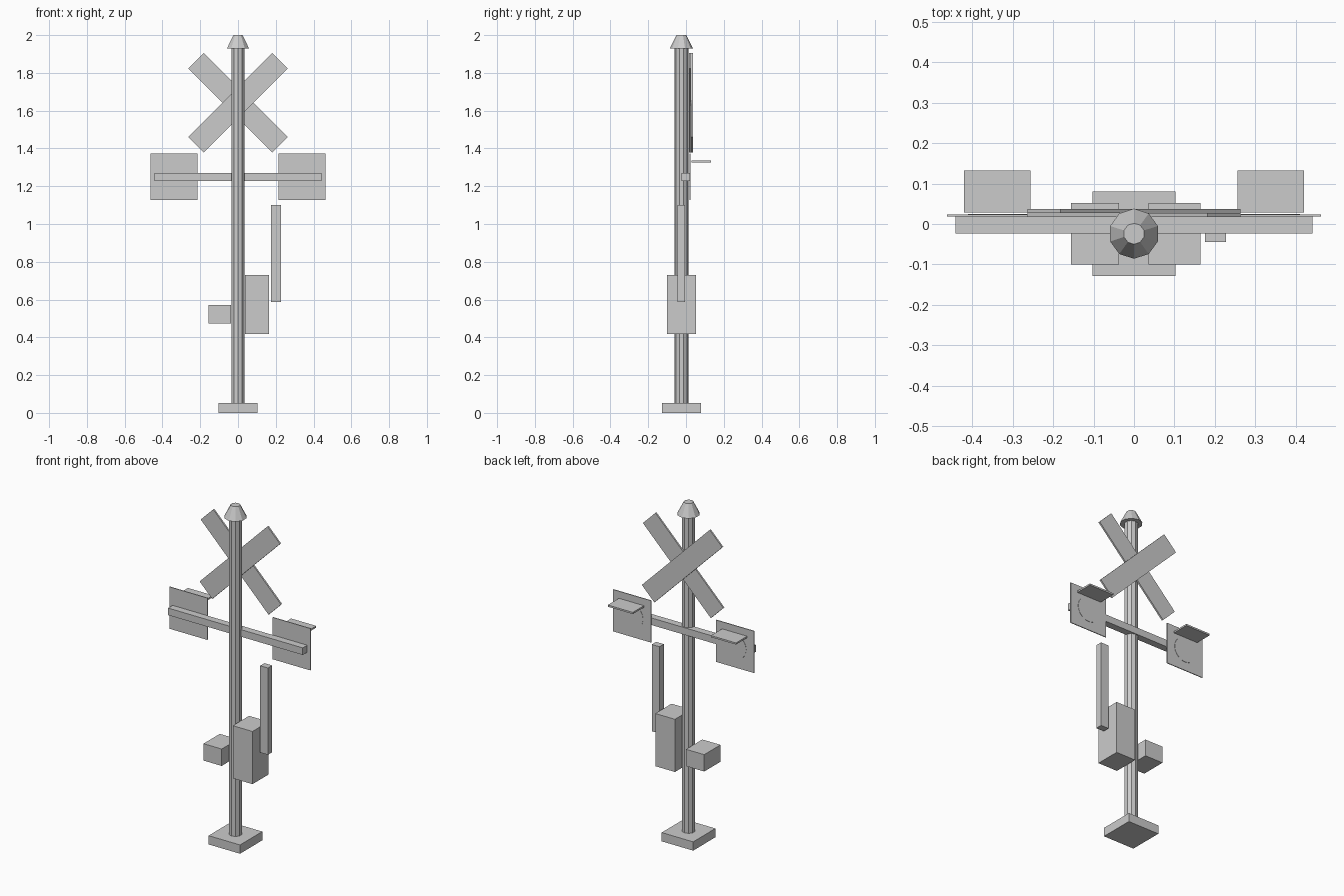
import bpy
import math

if "Cube" in bpy.data.objects:
    bpy.data.objects.remove(bpy.data.objects["Cube"])

grey = bpy.data.materials.new("plain grey")
grey.diffuse_color = (0.6, 0.6, 0.6, 1)
grey.use_nodes = True
grey.node_tree.nodes["Principled BSDF"].inputs["Base Color"].default_value = grey.diffuse_color
POLE_Y = -0.024


def finish(name):
    ob = bpy.context.object
    ob.name = name
    ob.data.materials.append(grey)
    return ob


def box(name, x, y, z, roll=0):
    """Box from (min, max) ranges, optionally rolled about the y axis."""
    mid = [(a + b) / 2 for a, b in (x, y, z)]
    bpy.ops.mesh.primitive_cube_add(size=1, location=mid, rotation=(0, roll, 0))
    ob = finish(name)
    ob.scale = [b - a for a, b in (x, y, z)]
    return ob


def cone(name, sides, r1, r2, z0, z1):
    bpy.ops.mesh.primitive_cone_add(vertices=sides, radius1=r1, radius2=r2, depth=z1 - z0,
                                    location=(0, POLE_Y, (z0 + z1) / 2))
    return finish(name)


# Foot, pole and cap
box("base_plate", (-0.103, 0.103), (-0.128, 0.08), (0, 0.052))
cone("pole", 10, 0.037, 0.037, 0.05, 1.93)
cone("pole_cap", 10, 0.062, 0.026, 1.928, 2.0)

# Crossed sign boards, one behind the other
for name, y, roll in (("cross_board_inner", 0.017, -45), ("cross_board_outer", 0.027, 45)):
    box(name, (-0.3145, 0.3145), (y, y + 0.01), (1.583, 1.699), math.radians(roll))

# Signal crossbar with a panel, lamp and visor at each end
box("crossbar", (-0.441, 0.441), (-0.024, 0.018), (1.228, 1.27))
for side, s in (("left", -1), ("right", 1)):
    cx = s * 0.338
    box(side + "_signal_panel", (cx - 0.124, cx + 0.124), (0.018, 0.023), (1.126, 1.374))
    box(side + "_visor", (cx - 0.082, cx + 0.082), (0.028, 0.132), (1.325, 1.335))
    bpy.ops.mesh.primitive_cylinder_add(vertices=32, radius=0.073, depth=0.003,
                                        location=(cx, 0.0232, 1.25),
                                        rotation=(math.pi / 2, 0, 0))
    finish(side + "_lamp")

# Raised gate arm and equipment boxes
box("gate_arm", (0.176, 0.227), (-0.044, -0.004), (0.587, 1.101))
box("gate_motor_box", (0.036, 0.165), (-0.1, 0.052), (0.418, 0.73))
box("counterweight_box", (-0.156, -0.037), (-0.1, 0.052), (0.472, 0.572))
